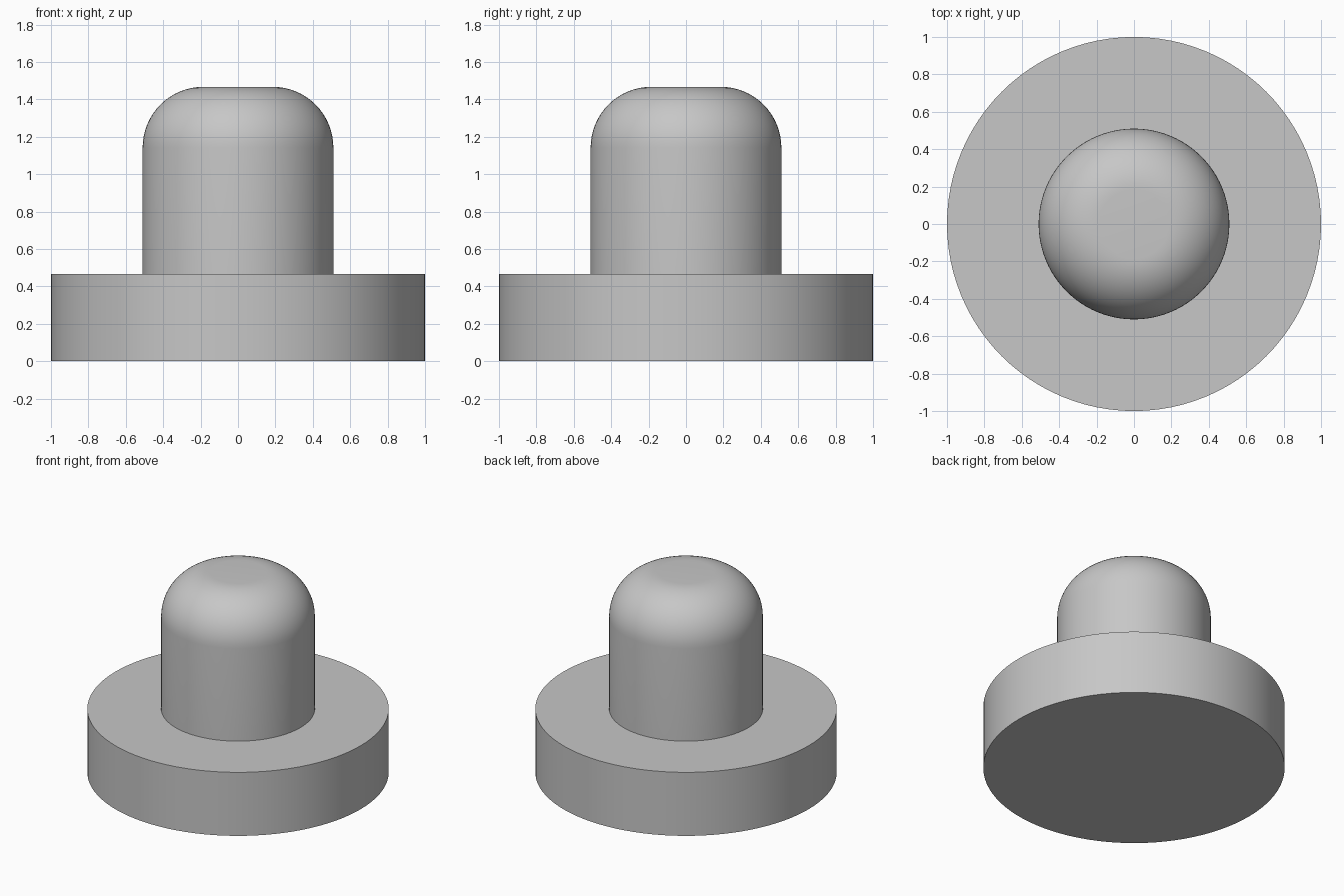
import bpy, bmesh
from math import sin, cos, pi, radians

SEGMENTS = 96
FLANGE_R, FLANGE_TOP = 1.0, 0.465
STEM_R, STEM_TOP, ROUND_R = 0.51, 1.467, 0.325

cube = bpy.data.objects.get("Cube")
if cube:
    bpy.data.objects.remove(cube, do_unlink=True)

# Single plain grey material
GREY = (0.57, 0.57, 0.57, 1)
grey = bpy.data.materials.new("plain grey")
grey.use_nodes = True
grey.diffuse_color = GREY
grey.node_tree.nodes["Principled BSDF"].inputs["Base Color"].default_value = GREY


def lathe(name, profile):
    """Revolve (radius, height) points around z; a profile end nearest the axis is capped flat."""
    bm = bmesh.new()
    rings = [[bm.verts.new((r * cos(2 * pi * i / SEGMENTS), r * sin(2 * pi * i / SEGMENTS), z))
              for i in range(SEGMENTS)] for r, z in profile]
    for low, high in zip(rings, rings[1:]):
        for i in range(SEGMENTS):
            j = (i + 1) % SEGMENTS
            bm.faces.new((low[i], low[j], high[j], high[i]))
    return bm, rings


def finish(name, bm):
    mesh = bpy.data.meshes.new(name)
    bm.to_mesh(mesh)
    bm.free()
    mesh.materials.append(grey)
    obj = bpy.data.objects.new(name, mesh)
    bpy.context.collection.objects.link(obj)
    bpy.ops.object.select_all(action="DESELECT")
    obj.select_set(True)
    bpy.context.view_layer.objects.active = obj
    bpy.ops.object.shade_smooth_by_angle(angle=radians(30))


# Wide round flange: side wall, ring-shaped top around the stem, closed underside
bm, rings = lathe("flange", [(FLANGE_R, 0), (FLANGE_R, FLANGE_TOP), (STEM_R, FLANGE_TOP)])
bm.faces.new(rings[0][::-1])
finish("flange", bm)

# Stem: straight wall, quarter-round shoulder, flat top
shoulder = [(STEM_R - ROUND_R + ROUND_R * cos(a), STEM_TOP - ROUND_R + ROUND_R * sin(a))
            for a in (pi / 2 * k / 16 for k in range(17))]
bm, rings = lathe("stem", [(STEM_R, FLANGE_TOP)] + shoulder)
bm.faces.new(rings[-1])
finish("stem", bm)
